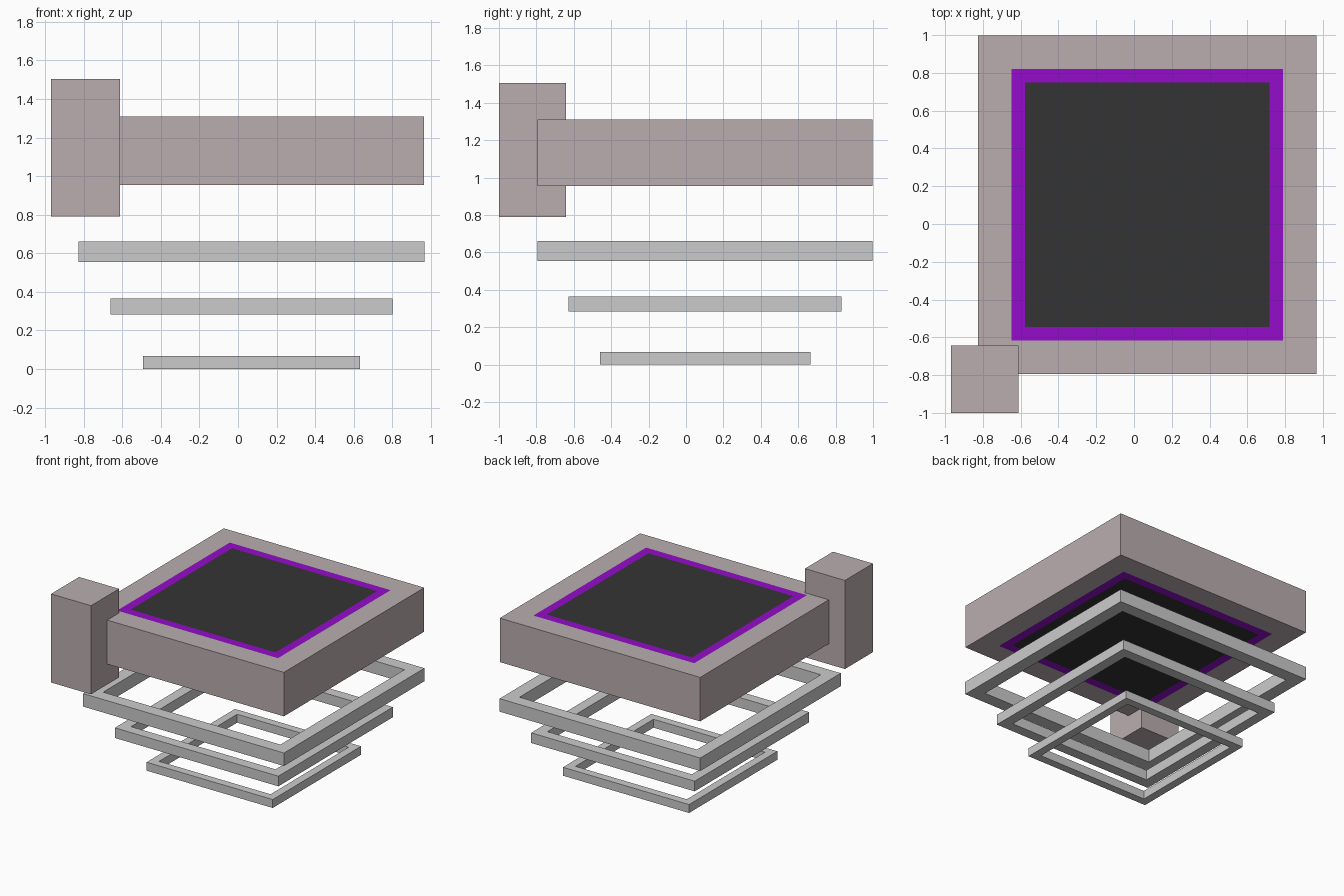
import bpy, bmesh

if "Cube" in bpy.data.objects:
    bpy.data.objects.remove(bpy.data.objects["Cube"])

CX, CY = 0.07, 0.102  # shared centre of slab and rings


def material(name, rgb):
    m = bpy.data.materials.new(name)
    m.diffuse_color = (*rgb, 1)
    m.use_nodes = True
    m.node_tree.nodes["Principled BSDF"].inputs["Base Color"].default_value = m.diffuse_color
    return m


stone = material("stone", (0.49, 0.42, 0.43))
purple = material("purple", (0.29, 0.004, 0.58))
dark = material("dark", (0.034, 0.034, 0.034))


def box_bmesh(size, centre):
    bm = bmesh.new()
    bmesh.ops.create_cube(bm, size=1)
    bmesh.ops.scale(bm, vec=size, verts=bm.verts)
    bmesh.ops.translate(bm, vec=centre, verts=bm.verts)
    bm.normal_update()
    return bm


def finish(bm, name, materials=()):
    mesh = bpy.data.meshes.new(name)
    bm.to_mesh(mesh)
    bm.free()
    for m in materials:
        mesh.materials.append(m)
    obj = bpy.data.objects.new(name, mesh)
    bpy.context.collection.objects.link(obj)
    return obj


def caps(bm):
    return [f for f in bm.faces if abs(f.normal.z) > 0.5]


def ring(name, half, z0, z1):
    bm = box_bmesh((2 * half, 2 * half, z1 - z0), (CX, CY, (z0 + z1) / 2))
    inner = caps(bm)
    bmesh.ops.inset_individual(bm, faces=inner, thickness=half * 0.165)
    # join the inner outlines through the box to open the hole
    bmesh.ops.bridge_loops(bm, edges=[e for f in inner for e in f.edges])
    bmesh.ops.delete(bm, geom=inner, context='FACES_ONLY')
    bmesh.ops.recalc_face_normals(bm, faces=bm.faces)
    return finish(bm, name)


# Slab with a purple border and dark centre flush on top and underside
bm = box_bmesh((1.79, 1.79, 0.355), (CX, CY, 1.1325))
faces = caps(bm)
for width, index in ((0.25, 1), (0.10, 2)):
    bmesh.ops.inset_individual(bm, faces=faces, thickness=width)
    for f in faces:
        f.material_index = index
    if index == 1:
        continue
# border faces around the dark centre keep the purple slot
for f in faces:
    for e in f.edges:
        for g in e.link_faces:
            if g not in faces:
                g.material_index = 1
finish(bm, "main_slab", (stone, purple, dark))

# Corner block
finish(box_bmesh((0.357, 0.357, 0.715), (-0.791, -0.821, 1.1475)),
       "corner_block", (stone,))

# Stacked square rings, shrinking downwards
ring("upper_ring", 0.896, 0.555, 0.66)
ring("middle_ring", 0.73, 0.283, 0.365)
ring("lower_ring", 0.563, 0.0, 0.068)
